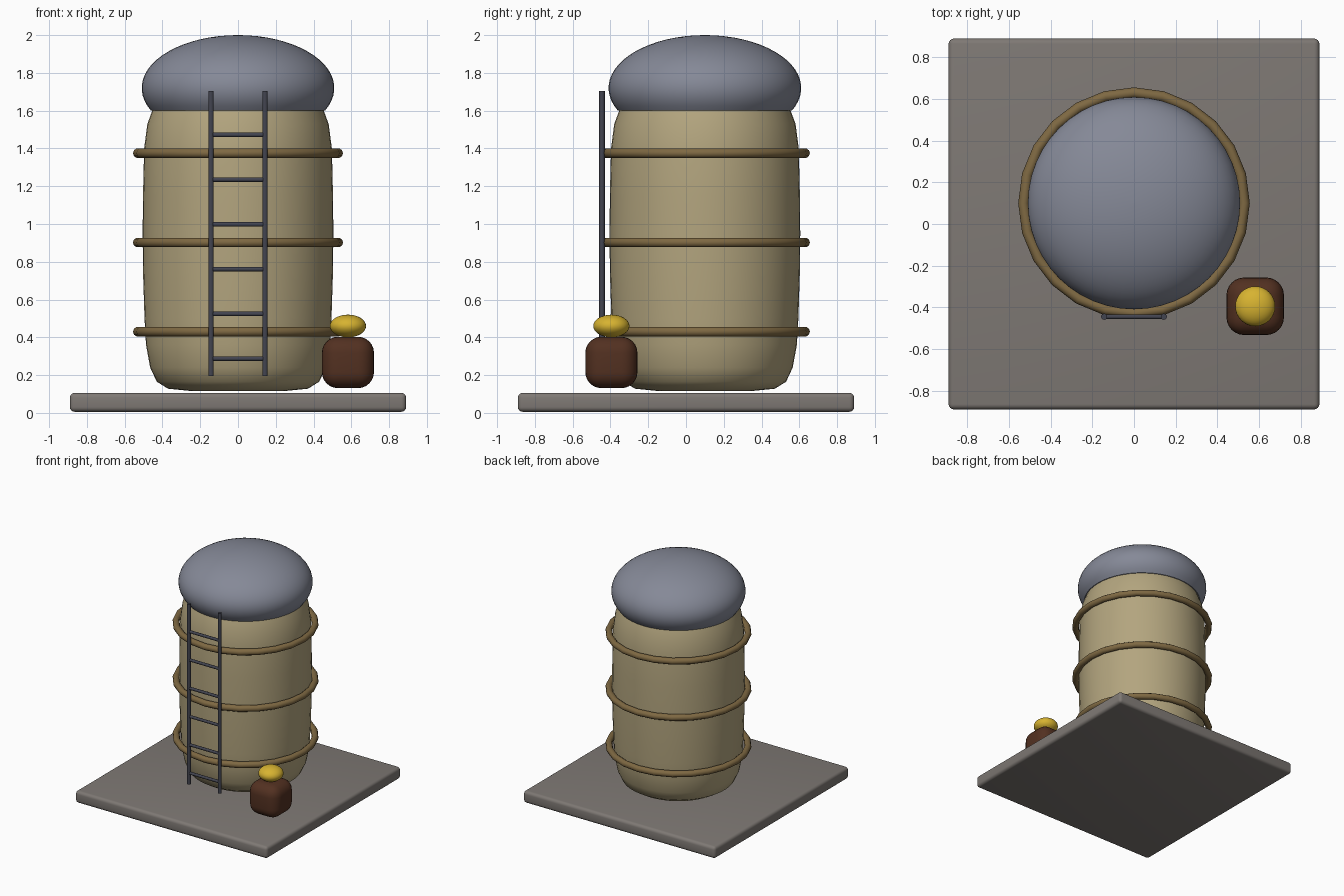
import bpy, bmesh, math
from mathutils import Vector

if "Cube" in bpy.data.objects:
    bpy.data.objects.remove(bpy.data.objects["Cube"])


def material(name, rgb):
    m = bpy.data.materials.new(name)
    m.diffuse_color = (*rgb, 1)
    m.use_nodes = True
    m.node_tree.nodes["Principled BSDF"].inputs["Base Color"].default_value = m.diffuse_color
    return m


STONE = material("grey stone", (0.21, 0.19, 0.175))
TAN = material("tan wall", (0.45, 0.375, 0.21))
SLATE = material("slate dome", (0.235, 0.25, 0.31))
BRONZE = material("bronze hoop", (0.21, 0.14, 0.055))
IRON = material("dark iron", (0.055, 0.058, 0.08))
BROWN = material("brown sack", (0.085, 0.03, 0.015))
GOLD = material("gold", (0.68, 0.45, 0.03))
TANK = Vector((0, 0.1, 0))


def finish(name, mat, angle=40):
    ob = bpy.context.object
    ob.name = name
    ob.data.materials.append(mat)
    bpy.ops.object.shade_smooth_by_angle(angle=math.radians(angle))
    return ob


def lathe(name, profile, mat, centre, steps=48):
    """Spin (radius, z) points into a closed solid."""
    bm = bmesh.new()
    rings = []
    for r, z in profile:
        rings.append([bm.verts.new((r * math.cos(a), r * math.sin(a), z))
                      for a in (2 * math.pi * i / steps for i in range(steps))])
    for lo, hi in zip(rings, rings[1:]):
        for i in range(steps):
            j = (i + 1) % steps
            bm.faces.new((lo[i], lo[j], hi[j], hi[i]))
    bm.faces.new(rings[0][::-1])
    bm.faces.new(rings[-1])
    me = bpy.data.meshes.new(name)
    bm.to_mesh(me)
    bm.free()
    ob = bpy.data.objects.new(name, me)
    ob.location = centre
    bpy.context.collection.objects.link(ob)
    bpy.ops.object.select_all(action='DESELECT')
    ob.select_set(True)
    bpy.context.view_layer.objects.active = ob
    return finish(name, mat)


def rounded_box(name, centre, size, bevel, mat, segments=4):
    bpy.ops.mesh.primitive_cube_add(size=1, location=centre)
    ob = bpy.context.object
    ob.scale = size
    bpy.ops.object.transform_apply(location=False, rotation=False, scale=True)
    mod = ob.modifiers.new("round", 'BEVEL')
    mod.width, mod.segments = bevel, segments
    bpy.ops.object.modifier_apply(modifier="round")
    return finish(name, mat, 60)


def rod(name, a, b, radius, mat):
    a, b = Vector(a), Vector(b)
    d = b - a
    bpy.ops.mesh.primitive_cylinder_add(
        vertices=10, radius=radius, depth=d.length, location=(a + b) / 2,
        rotation=d.to_track_quat('Z', 'Y').to_euler())
    return finish(name, mat, 50)


# Base slab
rounded_box("base_slab", (0, 0, 0.056), (1.78, 1.78, 0.1), 0.025, STONE)

# Tank wall, gently bulging, tucked in at both ends
lathe("tank_wall", [(0.24, 0.115), (0.37, 0.128), (0.43, 0.165), (0.465, 0.24),
                    (0.487, 0.36), (0.495, 0.5), (0.503, 0.75), (0.505, 0.95),
                    (0.503, 1.15), (0.497, 1.4), (0.48, 1.53), (0.452, 1.605)],
      TAN, TANK)

# Domed lid: ellipsoid cut flat at the bottom
start = math.asin(-0.12 / 0.28)
angles = [start + (math.pi / 2 - 0.01 - start) * i / 20 for i in range(21)]
lathe("domed_lid", [(0.51 * math.cos(a), 1.72 + 0.28 * math.sin(a)) for a in angles],
      SLATE, TANK)

# Hoops
for i, z in enumerate((0.43, 0.902, 1.375)):
    bpy.ops.mesh.primitive_torus_add(major_segments=24, minor_segments=10,
                                     major_radius=0.53, minor_radius=0.026,
                                     location=TANK + Vector((0, 0, z)))
    finish(f"hoop_{i}", BRONZE, 50)

# Ladder
for side in (-1, 1):
    x = 0.143 * side
    rod(f"ladder_rail_{side}", (x, -0.445, 0.195), (x, -0.445, 1.705), 0.015, IRON)
for i in range(6):
    z = 0.287 + 0.237 * i
    rod(f"ladder_rung_{i}", (-0.143, -0.445, z), (0.143, -0.445, z), 0.012, IRON)

# Sack with golden heap
rounded_box("sack", (0.582, -0.395, 0.267), (0.276, 0.276, 0.272), 0.085, BROWN, 6)
bpy.ops.mesh.primitive_uv_sphere_add(segments=32, ring_count=16, location=(0.582, -0.395, 0.46))
bpy.context.object.scale = (0.096, 0.096, 0.06)
bpy.ops.object.transform_apply(location=False, rotation=False, scale=True)
finish("golden_heap", GOLD)
